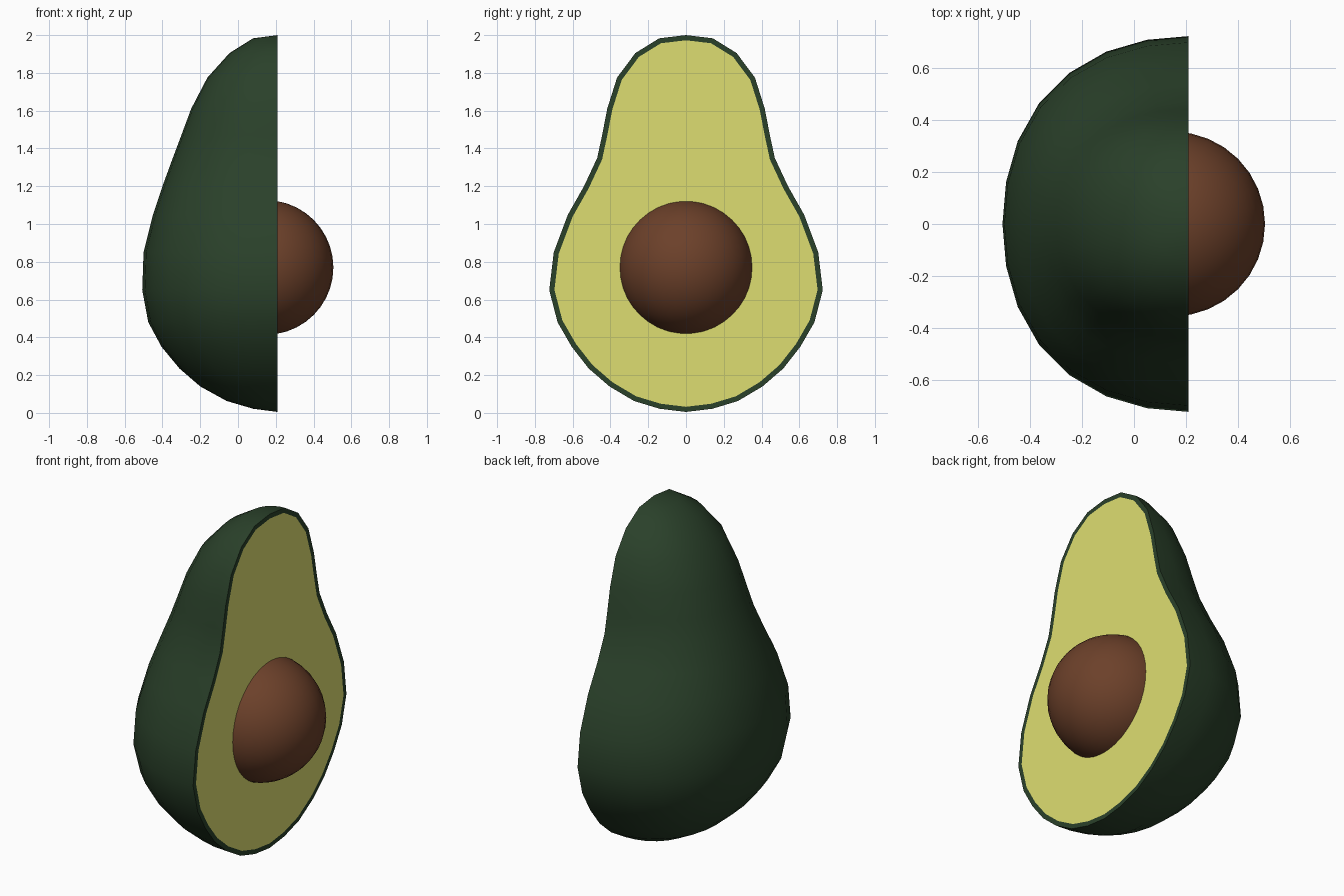
import bpy, bmesh, math

if "Cube" in bpy.data.objects:
    bpy.data.objects.remove(bpy.data.objects["Cube"])

CUT_X = 0.21    # plane of the sliced face
SEGS = 14       # segments around the half body

# (height, half width along y, depth behind the cut)
PROFILE = [
    (1.983, 0.142, 0.13), (1.905, 0.268, 0.255), (1.775, 0.365, 0.372),
    (1.61, 0.417, 0.458), (1.47, 0.444, 0.51), (1.35, 0.47, 0.555),
    (1.20, 0.54, 0.61), (1.05, 0.625, 0.66), (0.85, 0.70, 0.71),
    (0.65, 0.724, 0.717), (0.48, 0.68, 0.685), (0.35, 0.605, 0.615),
    (0.235, 0.515, 0.52), (0.14, 0.405, 0.41), (0.063, 0.275, 0.27),
    (0.022, 0.14, 0.13),
]


def material(name, colour):
    m = bpy.data.materials.new(name)
    m.diffuse_color = (*colour, 1)
    m.use_nodes = True
    m.node_tree.nodes["Principled BSDF"].inputs["Base Color"].default_value = m.diffuse_color
    return m


def add_object(name, bm, mats):
    mesh = bpy.data.meshes.new(name)
    bm.to_mesh(mesh)
    bm.free()
    for m in mats:
        mesh.materials.append(m)
    ob = bpy.data.objects.new(name, mesh)
    bpy.context.collection.objects.link(ob)
    bpy.ops.object.select_all(action='DESELECT')
    ob.select_set(True)
    bpy.context.view_layer.objects.active = ob
    bpy.ops.object.shade_smooth_by_angle(angle=math.radians(40))
    return ob


skin = material("dark green skin", (0.023, 0.052, 0.023))
flesh = material("yellow green flesh", (0.73, 0.73, 0.165))
brown = material("brown seed", (0.15, 0.052, 0.023))

# Half fruit: stacked half rings closed by poles
bm = bmesh.new()
rings = []
for z, w, d in PROFILE:
    ring = []
    for i in range(SEGS + 1):
        a = math.pi * i / SEGS
        bulge = 1 + 0.03 * math.sin(2 * a) ** 2
        ring.append(bm.verts.new((CUT_X - d * math.sin(a) * bulge,
                                  w * math.cos(a) * bulge, z)))
    rings.append(ring)
top = bm.verts.new((CUT_X, 0, 2.0))
bottom = bm.verts.new((CUT_X, 0, 0.005))
for i in range(SEGS):
    bm.faces.new((top, rings[0][i], rings[0][i + 1]))
    bm.faces.new((bottom, rings[-1][i + 1], rings[-1][i]))
    for r, s in zip(rings, rings[1:]):
        bm.faces.new((r[i], s[i], s[i + 1], r[i + 1]))

# Sliced face: narrow skin rim around the flesh
outline = [top] + [r[-1] for r in rings] + [bottom] + [r[0] for r in reversed(rings)]
cut = bm.faces.new(outline)
bmesh.ops.recalc_face_normals(bm, faces=bm.faces[:])
bmesh.ops.inset_region(bm, faces=[cut], thickness=0.027, use_even_offset=True)
cut.material_index = 1
add_object("avocado_half", bm, [skin, flesh])

# Seed set into the flesh
bm = bmesh.new()
bmesh.ops.create_uvsphere(bm, u_segments=32, v_segments=20, radius=0.356)
bmesh.ops.translate(bm, verts=bm.verts[:], vec=(0.149, 0, 0.77))
add_object("seed", bm, [brown])
